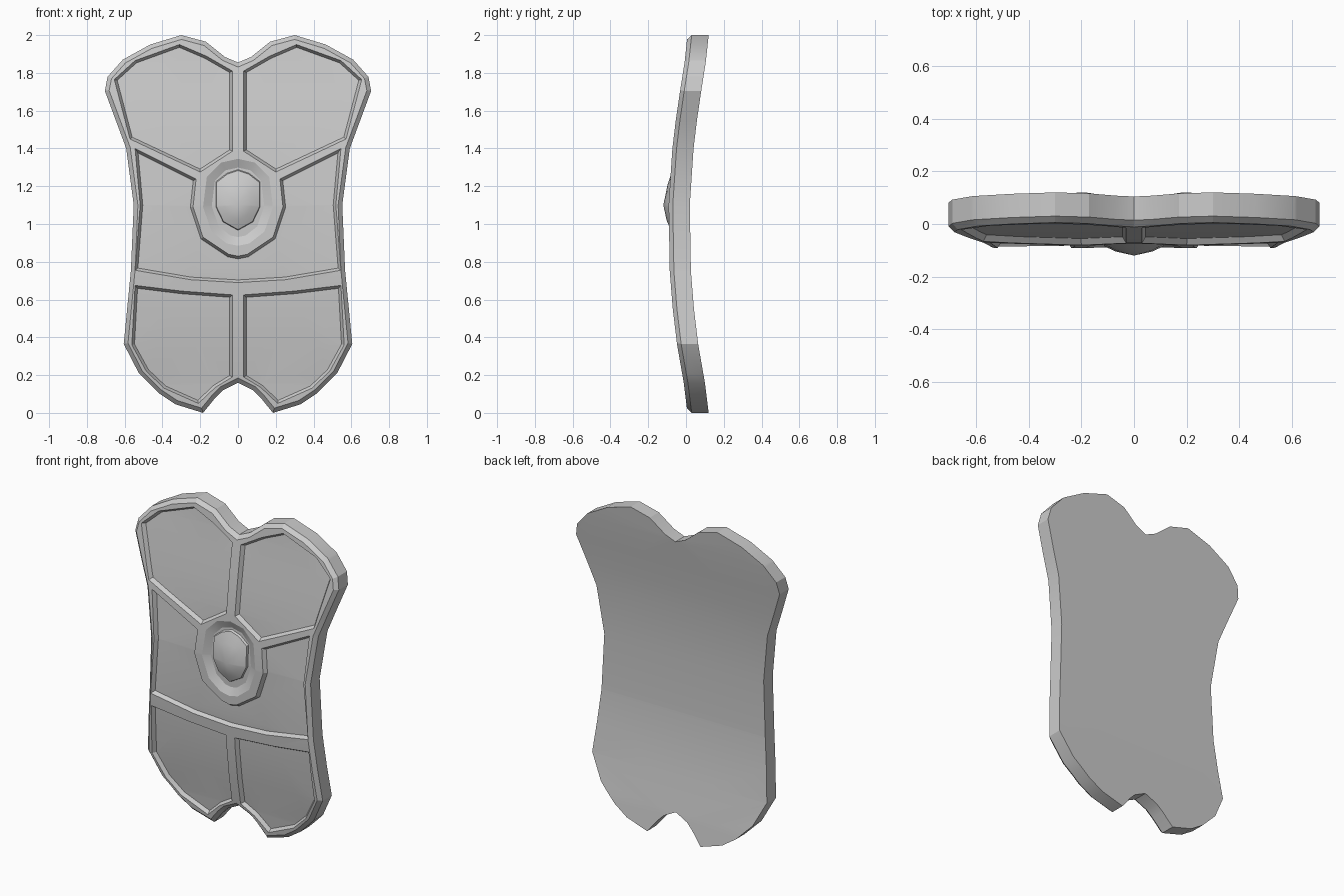
import bpy, bmesh, math

if "Cube" in bpy.data.objects:
    bpy.data.objects.remove(bpy.data.objects["Cube"])

# Back-surface depth (z, y): the whole shield is bowed along its height
BOW = [(0, .12), (.16, .1), (.36, .065), (.55, .042), (.75, .026), (1.1, .02),
       (1.4, .04), (1.55, .058), (1.7, .08), (1.86, .105), (2.0, .12)]


def bow(z):
    for (z0, y0), (z1, y1) in zip(BOW, BOW[1:]):
        if z <= z1:
            return y0 + (y1 - y0) * (z - z0) / (z1 - z0)
    return BOW[-1][1]


def mirrored(half):
    return half + [(-x, z) for x, z in reversed(half) if x > 0]


def to_object(name, bm):
    bmesh.ops.recalc_face_normals(bm, faces=bm.faces[:])
    me = bpy.data.meshes.new(name)
    bm.to_mesh(me)
    bm.free()
    ob = bpy.data.objects.new(name, me)
    bpy.context.collection.objects.link(ob)
    return ob


def slab(name, outline, y_start, y_edge, inset, y_end):
    """Prism along y whose far face is inset, giving a sloped border."""
    bm = bmesh.new()
    a = [bm.verts.new((x, y_start, z)) for x, z in outline]
    b = [bm.verts.new((x, y_edge, z)) for x, z in outline]
    n = len(outline)
    bm.faces.new(a)
    end = bm.faces.new(b[::-1])
    for i in range(n):
        j = (i + 1) % n
        bm.faces.new((a[i], b[i], b[j], a[j]))
    bmesh.ops.recalc_face_normals(bm, faces=bm.faces[:])
    bmesh.ops.inset_region(bm, faces=[end], thickness=inset, use_even_offset=True)
    for v in end.verts:
        v.co.y = y_end
    return to_object(name, bm)


def bend(ob, angle):
    """Slice at the bow heights, then push each vertex along y."""
    bm = bmesh.new()
    bm.from_mesh(ob.data)
    bmesh.ops.triangulate(bm, faces=bm.faces[:])
    for z, _ in BOW[1:-1]:
        bmesh.ops.bisect_plane(bm, geom=bm.verts[:] + bm.edges[:] + bm.faces[:],
                               dist=1e-5, plane_co=(0, 0, z), plane_no=(0, 0, 1))
    for v in bm.verts:
        v.co.y += bow(v.co.z)
    bm.to_mesh(ob.data)
    bm.free()
    bpy.ops.object.select_all(action='DESELECT')
    ob.select_set(True)
    bpy.context.view_layer.objects.active = ob
    bpy.ops.object.shade_smooth_by_angle(angle=math.radians(angle))


# Shield body
body = slab("shield_body", mirrored([
    (0, 1.855), (.07, 1.885), (.17, 1.965), (.30, 2.0), (.465, 1.95), (.61, 1.87),
    (.69, 1.78), (.705, 1.705), (.592, 1.40), (.552, 1.10), (.567, .755),
    (.605, .365), (.525, .21), (.42, .105), (.33, .045), (.185, .0),
    (.12, .08), (.08, .12), (0, .16)]), 0, -.09, .022, -.112)

# Recessed panels
upper = [(.03, 1.81), (.17, 1.89), (.31, 1.95), (.545, 1.865), (.655, 1.765),
         (.572, 1.45), (.20, 1.275), (.03, 1.385)]
lower = [(.03, .625), (.30, .645), (.545, .675), (.562, .36), (.485, .22),
         (.39, .13), (.21, .05), (.12, .135), (.03, .19)]
middle = ([(0, .69), (.25, .705), (.545, .755), (.518, 1.10), (.545, 1.40),
           (.222, 1.238), (.238, 1.09), (.185, .93), (.05, .84), (0, .83)])
medallion = mirrored([(0, 1.345), (.09, 1.325), (.165, 1.25), (.185, 1.09),
                      (.14, .96), (.06, .897), (0, .885)])
cutters = []
for outline in (upper, lower):
    for s in (1, -1):
        cutters.append(slab("panel_cutter", [(s * x, z) for x, z in outline],
                            -.2, -.112, .014, -.088))
cutters.append(slab("panel_cutter", mirrored(middle), -.2, -.112, .014, -.088))
cutters.append(slab("medallion_cutter", medallion, -.2, -.112, .045, -.09))

for c in cutters:
    c.hide_render = True
    m = body.modifiers.new("recess", 'BOOLEAN')
    m.operation = 'DIFFERENCE'
    m.solver = 'EXACT'
    m.object = c
bpy.context.view_layer.update()
carved = bpy.data.meshes.new_from_object(
    body.evaluated_get(bpy.context.evaluated_depsgraph_get()))
body.modifiers.clear()
body.data = carved
for c in cutters:
    bpy.data.objects.remove(c)
bend(body, 20)

# Domed gem in the medallion
gem_outline = mirrored([(0, 1.29), (.06, 1.27), (.118, 1.225), (.118, 1.09),
                        (.08, 1.01), (0, .965)])
bm = bmesh.new()
rings = []
for s, y in ((1, -.085), (.96, -.104), (.6, -.124)):
    rings.append([bm.verts.new((x * s, y, 1.1 + (z - 1.1) * s)) for x, z in gem_outline])
apex = bm.verts.new((0, -.14, 1.1))
n = len(gem_outline)
bm.faces.new(rings[0])
for i in range(n):
    j = (i + 1) % n
    for r0, r1 in zip(rings, rings[1:]):
        bm.faces.new((r0[i], r0[j], r1[j], r1[i]))
    bm.faces.new((rings[-1][i], rings[-1][j], apex))
bend(to_object("medallion_gem", bm), 45)
